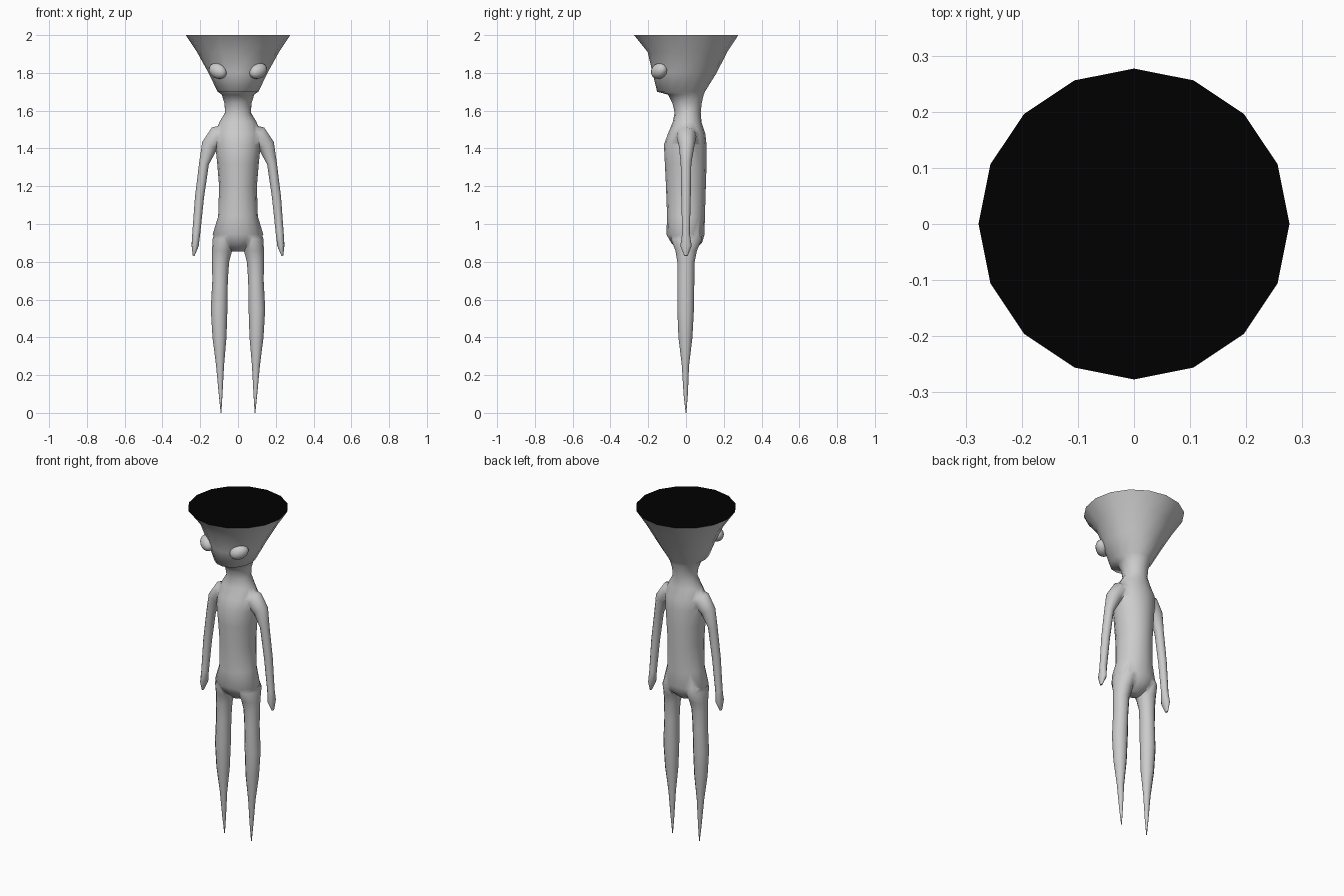
import bpy, bmesh, math
from mathutils import Vector

if "Cube" in bpy.data.objects:
    bpy.data.objects.remove(bpy.data.objects["Cube"])


def loft(name, sections, sides, follow=False, mirror=1):
    """Skin rings (x, z, half width, y front, y back); follow tilts rings to the path."""
    bm = bmesh.new()
    rings = []
    for i, (cx, cz, hw, yf, yb) in enumerate(sections):
        across = Vector((1, 0, 0))
        if follow:
            a, b = sections[max(i - 1, 0)], sections[min(i + 1, len(sections) - 1)]
            d = Vector((b[0] - a[0], 0, b[1] - a[1])).normalized()
            across = Vector((-d.z, 0, d.x))
        ring = []
        for k in range(sides):
            t = 2 * math.pi * k / sides
            p = Vector((cx, (yf + yb) / 2, cz)) + across * hw * math.cos(t)
            p.y += (yb - yf) / 2 * math.sin(t)
            p.x *= mirror
            ring.append(bm.verts.new(p))
        rings.append(ring)
    for lo, hi in zip(rings, rings[1:]):
        for k in range(sides):
            n = (k + 1) % sides
            bm.faces.new((lo[k], lo[n], hi[n], hi[k]))
    bm.faces.new(rings[0])
    bm.faces.new(rings[-1])
    bmesh.ops.recalc_face_normals(bm, faces=bm.faces)
    me = bpy.data.meshes.new(name)
    bm.to_mesh(me)
    bm.free()
    ob = bpy.data.objects.new(name, me)
    bpy.context.collection.objects.link(ob)
    return ob


def activate(ob):
    bpy.ops.object.select_all(action='DESELECT')
    ob.select_set(True)
    bpy.context.view_layer.objects.active = ob


# Torso, neck and funnel-shaped head in one loft
body = loft("body", [
    (0, 0.855, 0.035, -0.035, 0.035),
    (0, 0.90, 0.10, -0.078, 0.085),
    (0, 0.945, 0.134, -0.104, 0.098),
    (0, 1.04, 0.105, -0.100, 0.100),
    (0, 1.20, 0.100, -0.106, 0.105),
    (0, 1.32, 0.110, -0.112, 0.109),
    (0, 1.42, 0.120, -0.117, 0.109),
    (0, 1.48, 0.122, -0.095, 0.102),
    (0, 1.54, 0.098, -0.070, 0.082),
    (0, 1.59, 0.068, -0.060, 0.078),
    (0, 1.64, 0.072, -0.072, 0.083),
    (0, 1.685, 0.086, -0.095, 0.094),
    (0, 1.70, 0.108, -0.153, 0.100),
    (0, 1.80, 0.156, -0.177, 0.162),
    (0, 1.91, 0.217, -0.203, 0.218),
    (0, 2.00, 0.277, -0.275, 0.277)], 16)

leg = [
    (0.090, 0.00, 0.002, -0.002, 0.002),
    (0.092, 0.10, 0.010, -0.013, 0.010),
    (0.095, 0.25, 0.021, -0.022, 0.016),
    (0.098, 0.40, 0.037, -0.040, 0.034),
    (0.100, 0.55, 0.044, -0.046, 0.042),
    (0.095, 0.70, 0.041, -0.046, 0.044),
    (0.092, 0.80, 0.045, -0.046, 0.046),
    (0.084, 0.86, 0.053, -0.056, 0.058),
    (0.074, 0.92, 0.061, -0.080, 0.085),
    (0.065, 0.98, 0.050, -0.070, 0.070)]
arm = [
    (0.050, 1.475, 0.055, -0.055, 0.055),
    (0.110, 1.463, 0.056, -0.050, 0.055),
    (0.150, 1.415, 0.044, -0.038, 0.045),
    (0.180, 1.32, 0.026, -0.028, 0.028),
    (0.204, 1.14, 0.024, -0.025, 0.025),
    (0.221, 0.95, 0.021, -0.020, 0.020),
    (0.227, 0.885, 0.019, -0.030, 0.030),
    (0.235, 0.832, 0.005, -0.009, 0.009)]

# Merge both legs and both arms into the body
for side in (-1, 1):
    for name, sections, follow in (("leg", leg, False), ("arm", arm, True)):
        limb = loft(name, sections, 12, follow, side)
        mod = body.modifiers.new("join", 'BOOLEAN')
        mod.operation = 'UNION'
        mod.solver = 'EXACT'
        mod.object = limb
        activate(body)
        bpy.ops.object.modifier_apply(modifier=mod.name)
        bpy.data.objects.remove(limb)

# Open the head, then soften the body
bm = bmesh.new()
bm.from_mesh(body.data)
top = [f for f in bm.faces if all(v.co.z > 1.999 for v in f.verts)]
bmesh.ops.delete(bm, geom=top, context='FACES_ONLY')
bm.to_mesh(body.data)
bm.free()
activate(body)
bpy.ops.object.shade_smooth_by_angle(angle=math.radians(65))

# Black disc closing the top of the head
bpy.ops.mesh.primitive_circle_add(vertices=16, radius=0.277, fill_type='NGON',
                                  location=(0, 0, 2))
cap = bpy.context.object
cap.name = "head_top"
black = bpy.data.materials.new("black")
black.diffuse_color = (0, 0, 0, 1)
black.use_nodes = True
black.node_tree.nodes["Principled BSDF"].inputs["Base Color"].default_value = black.diffuse_color
cap.data.materials.append(black)

# Bulging eyes, long axis along the face and tilted up outwards
for side in (-1, 1):
    bpy.ops.mesh.primitive_uv_sphere_add(
        segments=16, ring_count=8, radius=1, location=(side * 0.107, -0.142, 1.81),
        rotation=(0, -side * math.radians(22), side * math.radians(38)))
    eye = bpy.context.object
    eye.name = "eye"
    eye.scale = (0.054, 0.038, 0.040)
    bpy.ops.object.shade_smooth()
